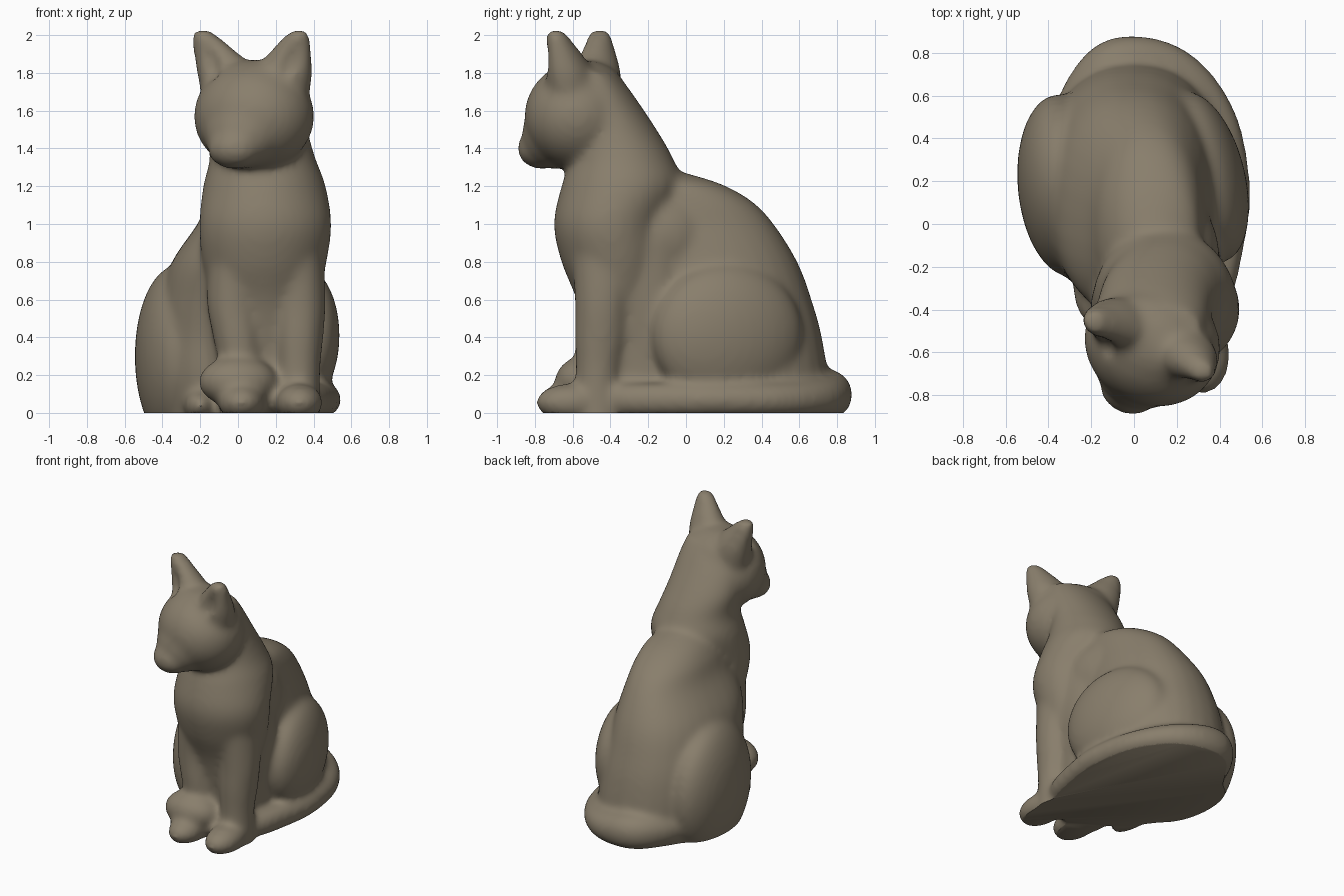
import bpy
import bmesh
import math
from mathutils import Matrix, Vector

cube = bpy.data.objects.get("Cube")
if cube:
    bpy.data.objects.remove(cube, do_unlink=True)

HEAD_TURN = math.radians(-24)
clay = bmesh.new()


def catmull(a, b, c, d, t):
    return 0.5 * (2 * b + (c - a) * t + (2 * a - 5 * b + 4 * c - d) * t * t
                  + (3 * b - a - 3 * c + d) * t ** 3)


def smooth_path(points, steps=6):
    pts = [Vector(p) for p in points]
    pts = [pts[0]] + pts + [pts[-1]]
    path = []
    for i in range(len(pts) - 3):
        path += [catmull(*pts[i:i + 4], s / steps) for s in range(steps)]
    return path + [pts[-1]]


def rounded(value, power):
    return math.copysign(abs(value) ** (2 / power), value)


def loft(points, turn=0.0, along=False, power=2.0, sides=32):
    """Oval rings (x, y, z, half width, half depth), level or along the path."""
    path = smooth_path(points)
    rings = []
    for i, p in enumerate(path):
        centre = Vector(p[:3])
        if along:
            tangent = Vector(path[min(i + 1, len(path) - 1)][:3]) - Vector(path[max(i - 1, 0)][:3])
            u = Vector((tangent.y, -tangent.x, 0)).normalized()
            v = u.cross(tangent.normalized())
        else:
            u = Vector((math.cos(turn), math.sin(turn), 0))
            v = Vector((-u.y, u.x, 0))
        ring = []
        for k in range(sides):
            a = math.tau * k / sides
            ring.append(clay.verts.new(centre + u * p[3] * rounded(math.cos(a), power)
                                       + v * p[4] * rounded(math.sin(a), power)))
        rings.append(ring)
    faces = [clay.faces.new(rings[0][::-1]), clay.faces.new(rings[-1])]
    for low, high in zip(rings, rings[1:]):
        for k in range(sides):
            n = (k + 1) % sides
            faces.append(clay.faces.new((low[k], low[n], high[n], high[k])))
    bmesh.ops.recalc_face_normals(clay, faces=faces)


def blob(centre, radii, turn=0.0, tilt=0.0, target=None):
    matrix = (Matrix.Translation(centre) @ Matrix.Rotation(turn, 4, 'Z')
              @ Matrix.Rotation(tilt, 4, 'Y') @ Matrix.Diagonal((*radii, 1)))
    bmesh.ops.create_uvsphere(target or clay, u_segments=32, v_segments=20, radius=1, matrix=matrix)


def make_object(name, bm):
    mesh = bpy.data.meshes.new(name)
    bm.to_mesh(mesh)
    bm.free()
    obj = bpy.data.objects.new(name, mesh)
    bpy.context.collection.objects.link(obj)
    return obj


# Rounded back and rump
loft([(0, .2, -.1, .42, .5), (0, .18, .15, .44, .57), (-.01, .17, .4, .425, .55),
      (-.01, .13, .6, .4, .535), (.01, .07, .8, .36, .52), (.06, .01, 1, .275, .455),
      (.08, -.04, 1.12, .24, .39), (.1, -.1, 1.21, .19, .29), (.1, -.16, 1.27, .1, .16)], power=2.2)

# Bridge from shoulders to back, and the solid belly behind the front legs
blob((.1, -.15, .93), (.3, .34, .32))
loft([(.1, -.22, -.1, .27, .25), (.1, -.22, .3, .28, .27), (.11, -.22, .6, .3, .28),
      (.12, -.25, .9, .29, .27)], power=2.3)

# Chest, shoulders and thick neck
loft([(.14, -.33, .2, .19, .17), (.14, -.35, .4, .22, .18), (.14, -.36, .6, .28, .22),
      (.14, -.38, .8, .33, .28), (.145, -.4, 1, .35, .3), (.14, -.34, 1.2, .325, .32),
      (.13, -.34, 1.35, .28, .27), (.1, -.38, 1.5, .27, .225), (.09, -.46, 1.7, .25, .17),
      (.09, -.49, 1.8, .22, .12)])

# Front legs and paws
for top, knee, ankle, paw in ((.31, .325, .32, .325), (-.01, -.025, .02, .02)):
    loft([(top, -.41, .95, .14, .2), (knee, -.44, .6, .14, .15),
          ((knee + ankle) / 2, -.45, .4, .13, .14), (ankle, -.465, .2, .115, .12),
          (ankle, -.47, -.1, .12, .13)])
    blob((paw, -.61, .055), (.125, .185, .1))

# Haunches and the tucked hind paw
blob((.325, .22, .41), (.195, .41, .38), math.radians(14))
blob((-.325, .18, .3), (.22, .43, .48), math.radians(5))
blob((-.2, -.25, .04), (.09, .22, .09))

# Tail wrapped around the left side, its tip resting on the right paw
loft([(-.3, .42, .1, .1, .11), (-.22, .62, .1, .11, .12), (-.07, .755, .1, .12, .13),
      (.18, .71, .08, .12, .11), (.37, .49, .07, .11, .095), (.45, .17, .07, .095, .09),
      (.43, -.1, .07, .085, .09), (.36, -.35, .07, .085, .09), (.2, -.5, .09, .085, .1),
      (.05, -.53, .13, .09, .1)], along=True)
blob((0, -.54, .165), (.21, .155, .135))

# Head, cheeks, brow and muzzle
blob((.085, -.56, 1.57), (.325, .29, .29), HEAD_TURN)
blob((.09, -.55, 1.7), (.29, .22, .17), HEAD_TURN)
blob((.02, -.69, 1.48), (.21, .17, .19), HEAD_TURN)
blob((-.02, -.765, 1.4), (.145, .125, .11), HEAD_TURN)

# Ears flaring out of the skull
loft([(.2, -.585, 1.62, .17, .13), (.235, -.61, 1.78, .165, .125), (.262, -.635, 1.87, .135, .1),
      (.29, -.66, 1.94, .1, .075), (.315, -.685, 2.0, .065, .055), (.325, -.695, 2.03, .035, .035)],
     HEAD_TURN)
loft([(-.02, -.485, 1.62, .17, .13), (-.055, -.475, 1.78, .165, .125),
      (-.095, -.468, 1.87, .14, .1), (-.14, -.462, 1.94, .105, .075),
      (-.178, -.458, 2.0, .065, .06), (-.19, -.455, 2.03, .035, .035)], HEAD_TURN)

cat = make_object("sitting_cat", clay)

# Scoops for the ear hollows
scoops = bmesh.new()
blob((.27, -.78, 1.87), (.06, .07, .12), HEAD_TURN, .35, scoops)
blob((-.16, -.59, 1.87), (.06, .07, .12), HEAD_TURN, -.35, scoops)
cutter = make_object("ear_scoops", scoops)
cutter.hide_render = True

# Fuse everything into one skin, hollow the ears and soften the joins
for step in ("fuse", "hollow", "refine", "soften"):
    if step == "hollow":
        mod = cat.modifiers.new(step, 'BOOLEAN')
        mod.operation = 'DIFFERENCE'
        mod.object = cutter
    elif step == "soften":
        mod = cat.modifiers.new(step, 'SMOOTH')
        mod.factor = .5
        mod.iterations = 16
    else:
        mod = cat.modifiers.new(step, 'REMESH')
        mod.mode = 'VOXEL'
        mod.voxel_size = .018
bpy.context.view_layer.update()
graph = bpy.context.evaluated_depsgraph_get()
skin = bpy.data.meshes.new_from_object(cat.evaluated_get(graph))
cat.modifiers.clear()
cat.data = skin
bpy.data.objects.remove(cutter, do_unlink=True)

# Flat underside
bm = bmesh.new()
bm.from_mesh(skin)
bmesh.ops.bisect_plane(bm, geom=bm.verts[:] + bm.edges[:] + bm.faces[:],
                       plane_co=(0, 0, 0), plane_no=(0, 0, 1), clear_inner=True)
bmesh.ops.holes_fill(bm, edges=[e for e in bm.edges if e.is_boundary], sides=0)
bm.to_mesh(skin)
bm.free()

# Single warm stone colour
stone = bpy.data.materials.new("warm_stone")
stone.use_nodes = True
colour = (.25, .21, .15, 1)
stone.diffuse_color = colour
stone.node_tree.nodes["Principled BSDF"].inputs["Base Color"].default_value = colour
skin.materials.clear()
skin.materials.append(stone)

bpy.ops.object.select_all(action='DESELECT')
cat.select_set(True)
bpy.context.view_layer.objects.active = cat
bpy.ops.object.shade_smooth_by_angle(angle=math.radians(50))
